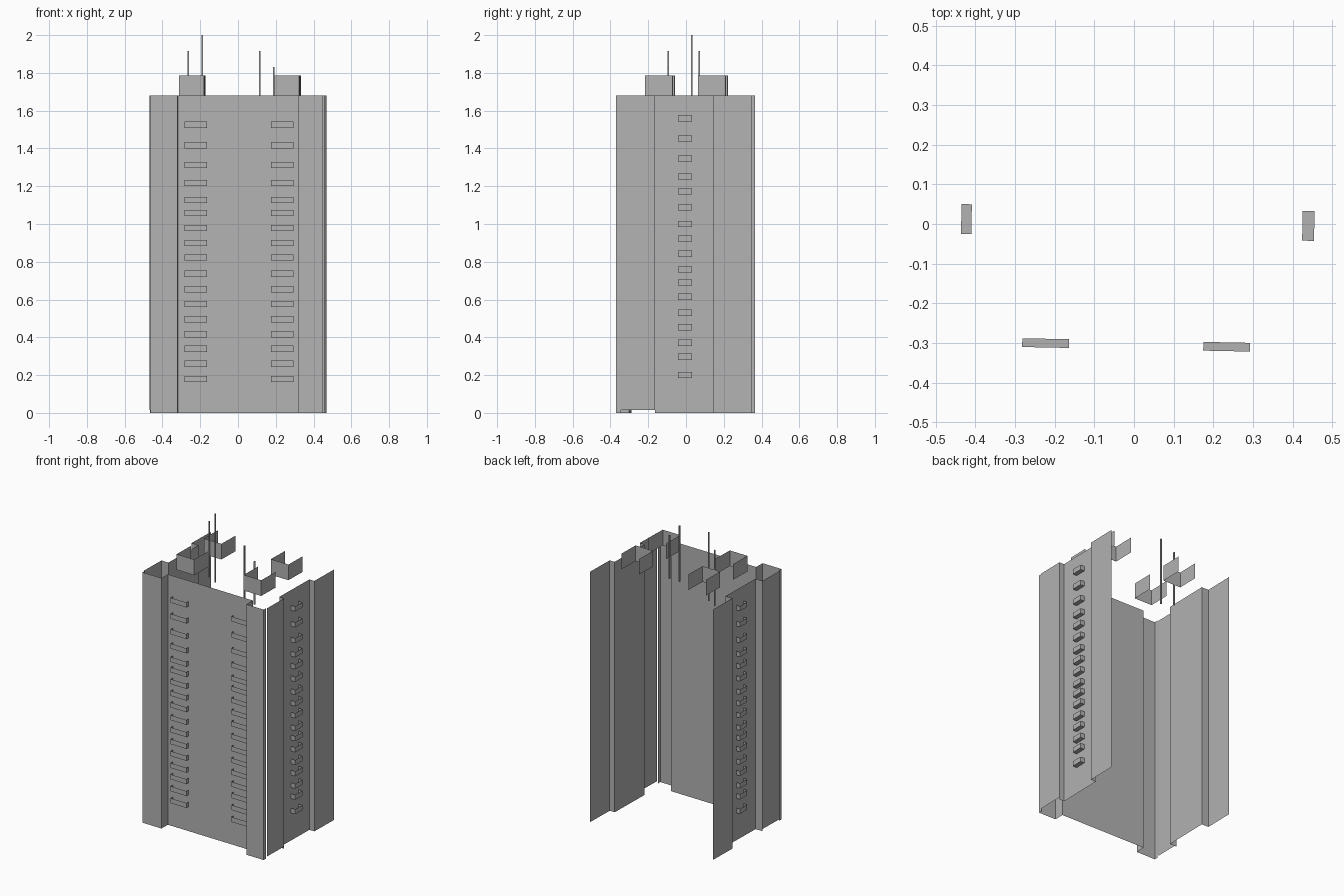
import bpy, bmesh
from math import pi
from mathutils import Matrix

cube = bpy.data.objects.get("Cube")
if cube:
    bpy.data.objects.remove(cube)

concrete = bpy.data.materials.new("concrete_grey")
concrete.use_nodes = True
GREY = (0.45, 0.45, 0.45, 1)
concrete.diffuse_color = GREY
concrete.node_tree.nodes["Principled BSDF"].inputs["Base Color"].default_value = GREY

TURN = Matrix.Rotation(-0.02, 4, 'Z')   # the tower stands slightly askew
ROOF = 1.68


def finish(name, bm):
    bm.transform(TURN)
    mesh = bpy.data.meshes.new(name)
    bm.to_mesh(mesh)
    bm.free()
    mesh.materials.append(concrete)
    obj = bpy.data.objects.new(name, mesh)
    bpy.context.collection.objects.link(obj)
    return obj


def add_wall(bm, path, z0, z1):
    """Raise a thin wall along a plan path."""
    low = [bm.verts.new((x, y, z0)) for x, y in path]
    high = [bm.verts.new((x, y, z1)) for x, y in path]
    for i in range(len(path) - 1):
        bm.faces.new((low[i], low[i + 1], high[i + 1], high[i]))


def wall(name, path, z0=0, z1=ROOF):
    bm = bmesh.new()
    add_wall(bm, path, z0, z1)
    return finish(name, bm)


def add_balcony(bm, place, width, depth, z, height=0.033):
    """Open-topped balcony: floor, two ends and a front."""
    w = width / 2
    part = bmesh.new()
    plan = [(-w, 0), (-w, -depth), (w, -depth), (w, 0)]
    add_wall(part, plan, z - height / 2, z + height / 2)
    part.faces.new([part.verts.new((x, y, z - height / 2)) for x, y in plan])
    part.transform(place)
    temp = bpy.data.meshes.new("balcony_part")
    part.to_mesh(temp)
    part.free()
    bm.from_mesh(temp)
    bpy.data.meshes.remove(temp)


# Front wall with a projecting corner pier at each end
FRONT, PIER = -0.294, -0.361
wall("front_wall", [(-0.455, -0.336), (-0.455, PIER), (-0.313, PIER),
                    (-0.313, FRONT), (0.327, FRONT), (0.327, PIER),
                    (0.457, PIER), (0.457, -0.336)])

# Side walls: recessed middle between projecting front and back bays
for side, outer, inner in (("right", -0.462, -0.41), ("left", 0.462, 0.425)):
    wall(side + "_front_bay", [(outer, -0.336), (outer, -0.156)], 0.015)
    wall(side + "_side_wall", [(outer, -0.156), (inner, -0.156),
                               (inner, 0.154), (outer, 0.154), (outer, 0.355)])

# Balcony columns
front_levels = [0.18, 0.26, 0.34, 0.416, 0.496, 0.576, 0.655, 0.737, 0.822,
                0.9, 0.979, 1.058, 1.127, 1.217, 1.313, 1.417, 1.525]
side_levels = [0.2, 0.297, 0.371, 0.454, 0.53, 0.615, 0.69, 0.759, 0.843,
               0.923, 1.0, 1.088, 1.172, 1.252, 1.347, 1.453, 1.56]
columns = [
    ("front_right_balconies", -0.217, FRONT, 0, 0.118, 0.022, front_levels),
    ("front_left_balconies", 0.24, FRONT, 0, 0.118, 0.022, front_levels),
    ("right_side_balconies", -0.41, 0.004, -pi / 2, 0.075, 0.026, side_levels),
    ("left_side_balconies", 0.425, 0.004, pi / 2, 0.075, 0.03, side_levels),
]
for name, x, y, angle, width, depth, levels in columns:
    bm = bmesh.new()
    place = Matrix.Translation((x, y, 0)) @ Matrix.Rotation(angle, 4, 'Z')
    for z in levels:
        add_balcony(bm, place, width, depth, z)
    finish(name, bm)

# Rooftop shelters, open at the back
for side, x in (("right", -0.2425), ("left", 0.2625)):
    for end, y in (("front", -0.1375), ("back", 0.1425)):
        w, d = 0.066, 0.073
        wall(f"{end}_{side}_roof_shelter",
             [(x - w, y + d), (x - w, y - d), (x + w, y - d), (x + w, y + d)],
             ROOF, 1.785)

# Masts: slim open tubes
masts = [(-0.19, 0.03, 2.0), (-0.263, 0.07, 1.915),
         (0.115, -0.095, 1.915), (0.19, -0.095, 1.83)]
for i, (x, y, top) in enumerate(masts):
    x, y, _ = TURN.inverted() @ Matrix.Translation((x, y, 0)).translation
    r = 0.004
    wall(f"roof_mast_{i + 1}", [(x - r, y - r), (x + r, y - r), (x + r, y + r),
                                (x - r, y + r), (x - r, y - r)], 1.54, top)
